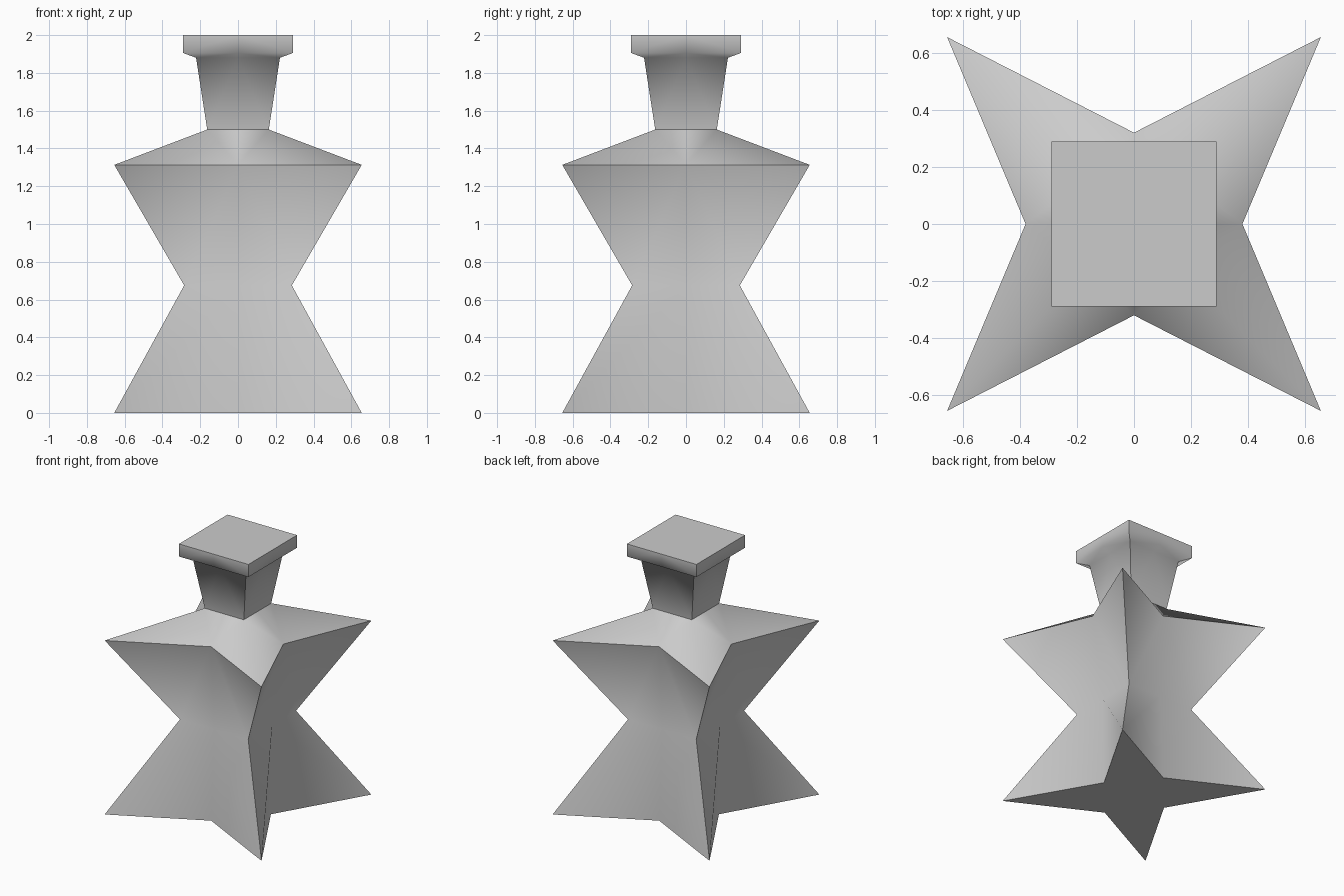
import bpy
import bmesh

cube = bpy.data.objects.get("Cube")
if cube:
    bpy.data.objects.remove(cube, do_unlink=True)

grey = bpy.data.materials.new("plain grey")
grey.use_nodes = True
grey.diffuse_color = (0.6, 0.6, 0.6, 1)
shader = grey.node_tree.nodes["Principled BSDF"]
shader.inputs["Base Color"].default_value = grey.diffuse_color
shader.inputs["Roughness"].default_value = 0.8


def add_ring(bm, z, corner, mid_x, mid_y):
    """Eight points: four corners with a side midpoint between each pair."""
    c = corner
    outline = [(c, -c), (mid_x, 0), (c, c), (0, mid_y),
               (-c, c), (-mid_x, 0), (-c, -c), (0, -mid_y)]
    return [bm.verts.new((x, y, z)) for x, y in outline]


def build_part(name, sections, diagonals, sharp_rings, sharp_corners,
               bottom=False, top=False):
    """Loft rings; each diagonal tells whether it rises from a corner or a midpoint."""
    bm = bmesh.new()
    rings = [add_ring(bm, *s) for s in sections]
    for low, high, start in zip(rings, rings[1:], diagonals):
        for i in range(8):
            j = (i + 1) % 8
            corner_first = i % 2 == 0
            if corner_first == (start == "corner"):
                bm.faces.new((low[i], low[j], high[j]))
                bm.faces.new((low[i], high[j], high[i]))
            else:
                bm.faces.new((low[i], low[j], high[i]))
                bm.faces.new((low[j], high[j], high[i]))
    if bottom:
        bm.faces.new(rings[0][::-1])
    if top:
        bm.faces.new(rings[-1])
    for face in bm.faces:
        face.smooth = True

    # Crisp rims
    for r in sharp_rings:
        ring = rings[r]
        for i in range(8):
            bm.edges.get((ring[i], ring[(i + 1) % 8])).smooth = False
    # Crisp corner edges on the lower bands
    for b in range(sharp_corners):
        for i in range(0, 8, 2):
            bm.edges.get((rings[b][i], rings[b + 1][i])).smooth = False

    mesh = bpy.data.meshes.new(name)
    bm.to_mesh(mesh)
    bm.free()
    mesh.materials.append(grey)
    obj = bpy.data.objects.new(name, mesh)
    bpy.context.collection.objects.link(obj)


# Four-pointed body with a pinched waist and sloping shoulder
build_part(
    "star_body",
    [(0, 0.655, 0.275, 0.32),
     (0.675, 0.285, 0.285, 0.285),
     (1.313, 0.655, 0.38, 0.32),
     (1.5, 0.163, 0.163, 0.163)],
    ["corner", "corner", "mid"],
    sharp_rings=[0, 2], sharp_corners=2, bottom=True)

# Flared square neck with a flat cap
build_part(
    "neck_and_cap",
    [(1.5, 0.163, 0.163, 0.163),
     (1.88, 0.222, 0.222, 0.222),
     (1.905, 0.29, 0.29, 0.29),
     (2.0, 0.29, 0.29, 0.29)],
    ["corner", "corner", "corner"],
    sharp_rings=[3], sharp_corners=3, top=True)
